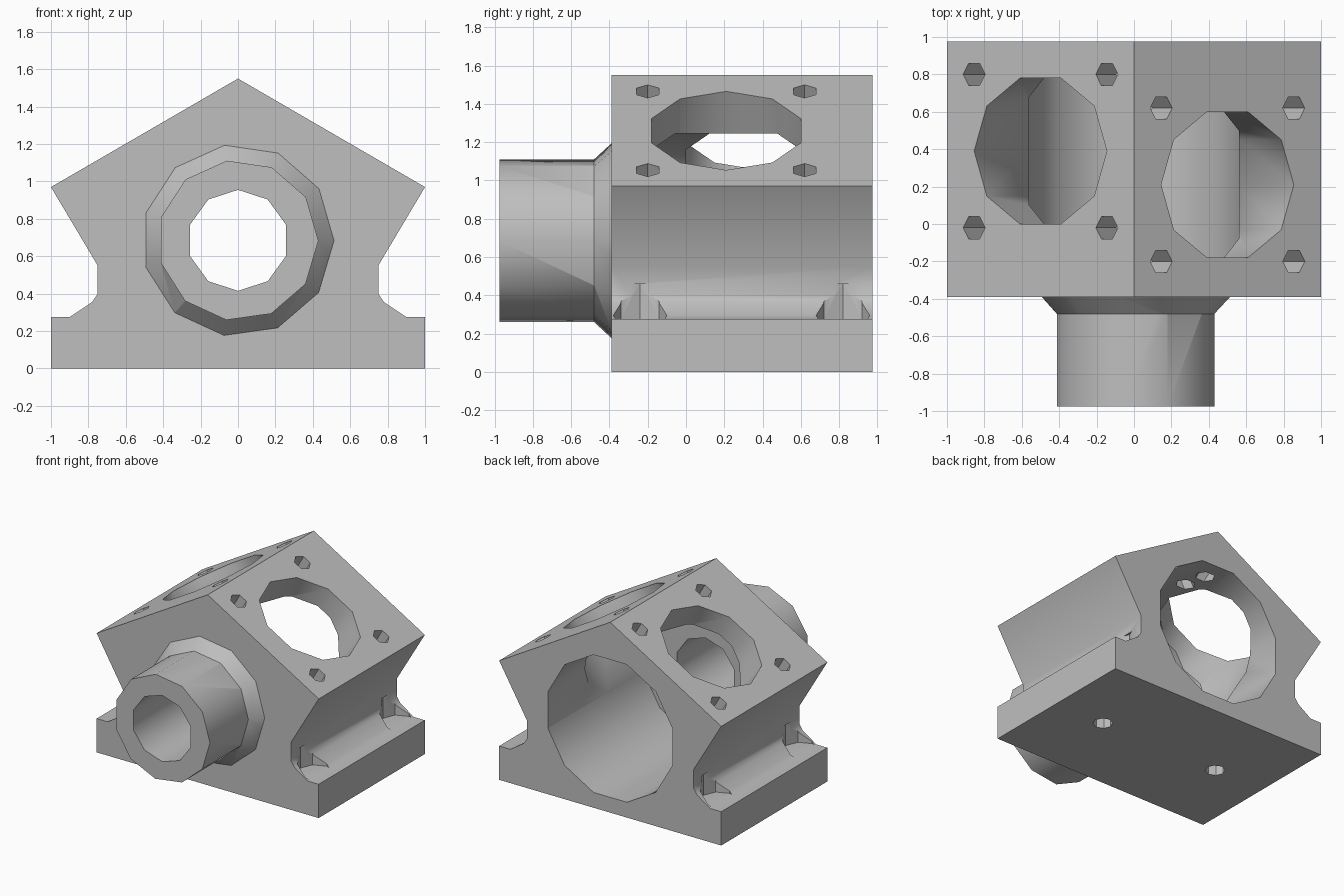
import bpy, bmesh
from math import radians
from mathutils import Matrix, Vector

if "Cube" in bpy.data.objects:
    bpy.data.objects.remove(bpy.data.objects["Cube"])

FRONT, BACK = -0.39, 0.975
AXIS_Z = 0.685

metal = bpy.data.materials.new("cast grey")
metal.use_nodes = True
GREY = (0.52, 0.52, 0.52, 1)
metal.diffuse_color = GREY
metal.node_tree.nodes["Principled BSDF"].inputs["Base Color"].default_value = GREY


def finish(name, bm):
    bmesh.ops.recalc_face_normals(bm, faces=bm.faces)
    mesh = bpy.data.meshes.new(name)
    bm.to_mesh(mesh)
    bm.free()
    mesh.materials.append(metal)
    ob = bpy.data.objects.new(name, mesh)
    bpy.context.collection.objects.link(ob)
    return ob


def rod(name, start, end, r1, r2=None, sides=10, turn=0):
    """Cylinder or cone from start to end."""
    start, end = Vector(start), Vector(end)
    d = end - start
    bm = bmesh.new()
    place = (Matrix.Translation((start + end) / 2)
             @ d.to_track_quat('Z', 'Y').to_matrix().to_4x4()
             @ Matrix.Rotation(radians(turn), 4, 'Z'))
    bmesh.ops.create_cone(bm, cap_ends=True, segments=sides, radius1=r1,
                          radius2=r1 if r2 is None else r2,
                          depth=d.length, matrix=place)
    return finish(name, bm)


def boolean(target, other, op):
    mod = target.modifiers.new(other.name, 'BOOLEAN')
    mod.operation, mod.solver, mod.object = op, 'EXACT', other
    bpy.context.view_layer.objects.active = target
    bpy.ops.object.modifier_apply(modifier=mod.name)
    bpy.data.objects.remove(other)


# Block: half profile mirrored about the ridge, swept front to back
half = [(1, 0), (1, 0.275), (0.9, 0.275), (0.78, 0.355), (0.75, 0.4),
        (0.75, 0.55), (1, 0.97)]
outline = half + [(0, 1.55)] + [(-x, z) for x, z in reversed(half)]
bm = bmesh.new()
face = bm.faces.new([bm.verts.new((x, FRONT, z)) for x, z in outline])
sweep = bmesh.ops.extrude_face_region(bm, geom=[face])
bmesh.ops.translate(bm, vec=(0, BACK - FRONT, 0),
                    verts=[v for v in sweep["geom"] if isinstance(v, bmesh.types.BMVert)])
block = finish("crankcase", bm)

# Snout with flared collar
boolean(block, rod("collar", (0, FRONT + 0.05, AXIS_Z), (0, -0.48, AXIS_Z),
                   0.56, 0.43, 11, 8), 'UNION')
boolean(block, rod("snout", (0, FRONT + 0.05, AXIS_Z), (0, -0.975, AXIS_Z),
                   0.43, sides=11, turn=8), 'UNION')

# Main bore from the back and shaft hole through the snout
boolean(block, rod("main_bore", (0, BACK + 0.1, AXIS_Z), (0, -0.25, AXIS_Z),
                   0.58, sides=12, turn=15), 'DIFFERENCE')
boolean(block, rod("shaft_bore", (0, 0, AXIS_Z), (0, -1.1, AXIS_Z),
                   0.27, sides=10), 'DIFFERENCE')

# Cylinder bores and stud holes on both sloping decks
for side, mid_y in ((1, 0.21), (-1, 0.39)):
    out = Vector((side * 0.5, 0, 0.866))
    along = Vector((side * 0.866, 0, -0.5))
    centre = Vector((side * 0.5, mid_y, 1.26))
    boolean(block, rod("cylinder_bore", centre + out * 0.1, centre - out * 0.62,
                       0.41, turn=0), 'DIFFERENCE')
    for a in (-0.41, 0.41):
        for b in (-0.41, 0.41):
            p = centre + along * a + Vector((0, b, 0))
            boolean(block, rod("stud_hole", p + out * 0.05, p - out * 0.32,
                               0.068, sides=6), 'DIFFERENCE')

# Bolt seats in the foot ledges and dowel holes under the base
for side in (1, -1):
    for y in (-0.24, 0.82):
        boolean(block, rod("bolt_seat", (side * 0.87, y, 0.277), (side * 0.87, y, 0.46),
                           0.14, sides=8), 'DIFFERENCE')
    boolean(block, rod("dowel_hole", (side * 0.546, 0.29, -0.05),
                       (side * 0.546, 0.29, 0.25), 0.075, sides=8), 'DIFFERENCE')

bpy.ops.object.select_all(action='DESELECT')
block.select_set(True)
bpy.context.view_layer.objects.active = block
bpy.ops.object.shade_smooth_by_angle(angle=radians(38))
